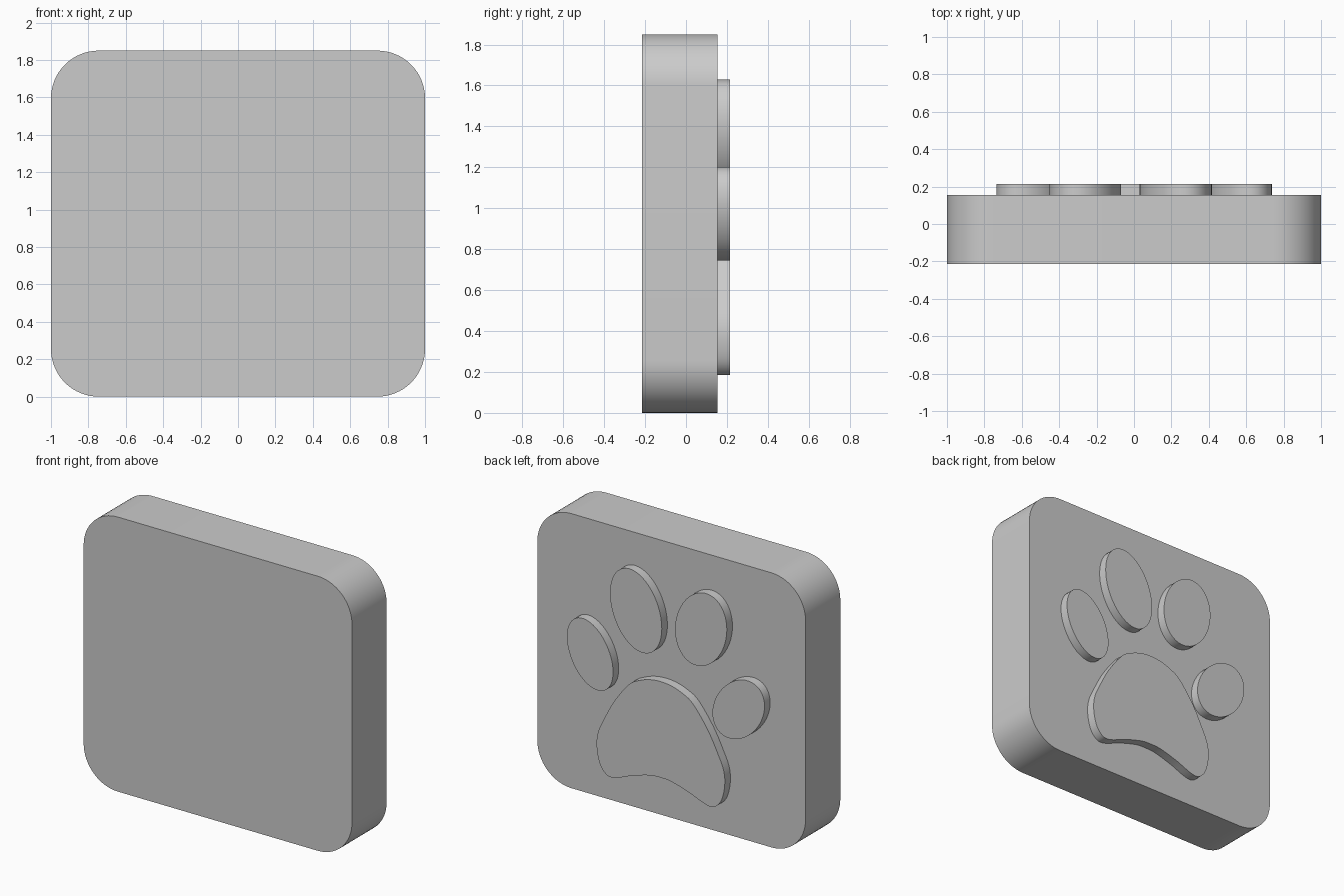
import bpy
import bmesh
import math

cube = bpy.data.objects.get("Cube")
if cube:
    bpy.data.objects.remove(cube, do_unlink=True)

grey = bpy.data.materials.new("plain_grey")
grey.use_nodes = True
grey.diffuse_color = (0.6, 0.6, 0.6, 1)
grey.node_tree.nodes["Principled BSDF"].inputs["Base Color"].default_value = (0.6, 0.6, 0.6, 1)

FRONT, BACK, PAD_BACK = -0.215, 0.155, 0.215
HEIGHT = 1.85


def prism(name, outline, y0, y1):
    """Extrude a closed x-z outline from y0 to y1."""
    bm = bmesh.new()
    face = bm.faces.new([bm.verts.new((x, y0, z)) for x, z in outline])
    grown = bmesh.ops.extrude_face_region(bm, geom=[face])["geom"]
    moved = [v for v in grown if isinstance(v, bmesh.types.BMVert)]
    bmesh.ops.translate(bm, verts=moved, vec=(0, y1 - y0, 0))
    bmesh.ops.recalc_face_normals(bm, faces=bm.faces)
    mesh = bpy.data.meshes.new(name)
    bm.to_mesh(mesh)
    bm.free()
    mesh.materials.append(grey)
    obj = bpy.data.objects.new(name, mesh)
    bpy.context.collection.objects.link(obj)
    bpy.ops.object.select_all(action="DESELECT")
    obj.select_set(True)
    bpy.context.view_layer.objects.active = obj
    bpy.ops.object.shade_smooth_by_angle(angle=math.radians(35))
    return obj


def rounded_rectangle(half_w, height, r, steps=16):
    corners = [(1, 1), (-1, 1), (-1, -1), (1, -1)]
    points = []
    for i, (sx, sz) in enumerate(corners):
        for k in range(steps + 1):
            a = (i + k / steps) * math.pi / 2
            points.append((sx * (half_w - r) + r * math.cos(a),
                           height / 2 + sz * (height / 2 - r) + r * math.sin(a)))
    return points


def leaning_ellipse(x, z, half_w, half_h, lean, steps=48):
    rise = math.sqrt(half_h ** 2 - lean ** 2)
    angles = [2 * math.pi * k / steps for k in range(steps)]
    return [(x + half_w * math.cos(a), z + lean * math.cos(a) + rise * math.sin(a))
            for a in angles]


def smooth_loop(points, steps=5):
    """Closed Catmull-Rom curve through the points."""
    n = len(points)
    out = []
    for i in range(n):
        p = [points[(i + k) % n] for k in (-1, 0, 1, 2)]
        for s in range(steps):
            t = s / steps
            out.append(tuple(
                0.5 * (2 * b + (c - a) * t + (2 * a - 5 * b + 4 * c - d) * t ** 2
                       + (3 * b - a - 3 * c + d) * t ** 3)
                for a, b, c, d in zip(*p)))
    return out


# Rounded square slab
prism("slab", rounded_rectangle(1, HEIGHT, 0.255), FRONT, BACK)

# Four toe pads: centre x, centre z, half width, half height, lean
toes = {
    "outer_left_toe": (0.565, 0.973, 0.172, 0.228, 0.075),
    "inner_left_toe": (0.223, 1.358, 0.193, 0.270, 0.068),
    "inner_right_toe": (-0.262, 1.362, 0.193, 0.252, -0.05),
    "outer_right_toe": (-0.542, 0.897, 0.194, 0.212, -0.074),
}
for name, shape in toes.items():
    prism(name, leaning_ellipse(*shape), BACK - 0.01, PAD_BACK)

# Main pad: half outline mirrored about its own middle
PAD_X = 0.038
half = [(0, 0.93), (0.08, 0.922), (0.16, 0.895), (0.24, 0.845), (0.35, 0.70),
        (0.425, 0.56), (0.465, 0.47), (0.478, 0.39), (0.468, 0.30), (0.44, 0.23),
        (0.39, 0.189), (0.325, 0.195), (0.21, 0.24), (0.08, 0.277), (0, 0.283)]
loop = half + [(-x, z) for x, z in reversed(half[1:-1])]
prism("main_pad", smooth_loop([(x + PAD_X, z) for x, z in loop]), BACK - 0.01, PAD_BACK)
